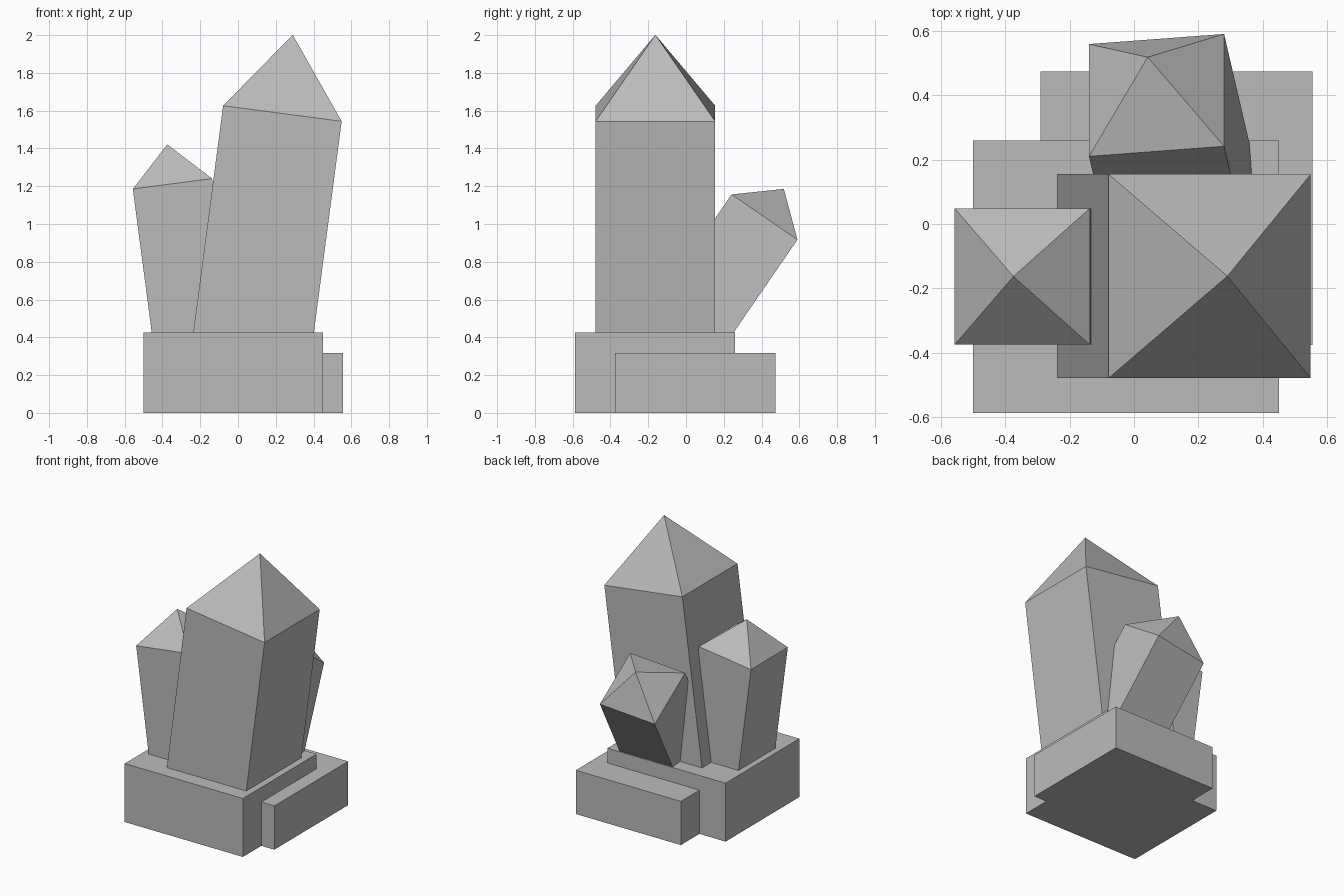
import bpy
import bmesh
from math import radians
from mathutils import Matrix, Vector

cube = bpy.data.objects.get("Cube")
if cube:
    bpy.data.objects.remove(cube, do_unlink=True)

# Single stone colour
stone = bpy.data.materials.new("grey_stone")
stone.use_nodes = True
grey = (0.5, 0.5, 0.5, 1)
stone.diffuse_color = grey
stone.node_tree.nodes["Principled BSDF"].inputs["Base Color"].default_value = grey


def add_object(name, bm):
    bmesh.ops.recalc_face_normals(bm, faces=bm.faces)
    mesh = bpy.data.meshes.new(name)
    bm.to_mesh(mesh)
    bm.free()
    mesh.materials.append(stone)
    obj = bpy.data.objects.new(name, mesh)
    bpy.context.collection.objects.link(obj)
    return obj


def slab(name, low, high):
    """Box between two opposite corners."""
    low, high = Vector(low), Vector(high)
    bm = bmesh.new()
    bmesh.ops.create_cube(bm, size=1)
    bmesh.ops.scale(bm, vec=high - low, verts=bm.verts)
    bmesh.ops.translate(bm, vec=(low + high) / 2, verts=bm.verts)
    return add_object(name, bm)


def crystal(name, shoulder, width, length, tip, lean_x, lean_y):
    """Square prism with a pyramid tip; shoulder is the centre of the pyramid's base."""
    bm = bmesh.new()
    bmesh.ops.create_cube(bm, size=1)
    bmesh.ops.scale(bm, vec=(width, width, length), verts=bm.verts)
    bmesh.ops.translate(bm, vec=(0, 0, -length / 2), verts=bm.verts)
    top = max(bm.faces, key=lambda f: f.calc_center_median().z)
    apex = bmesh.ops.poke(bm, faces=[top])["verts"][0]
    apex.co.z += tip
    obj = add_object(name, bm)
    obj.matrix_world = (Matrix.Translation(shoulder)
                        @ Matrix.Rotation(radians(lean_x), 4, 'X')
                        @ Matrix.Rotation(radians(lean_y), 4, 'Y'))
    return obj


# Two overlapping base blocks
slab("tall_base_block", (-0.5, -0.587, 0), (0.45, 0.26, 0.425))
slab("low_base_block", (-0.29, -0.375, 0), (0.555, 0.473, 0.318))

# Three leaning crystals rooted in the base
crystal("large_crystal", (0.235, -0.162, 1.585), 0.633, 1.3, 0.42, 0, 7.5)
crystal("small_side_crystal", (-0.347, -0.163, 1.213), 0.423, 0.95, 0.21, 0, -7.5)
crystal("small_back_crystal", (0.07, 0.4, 1.014), 0.423, 0.95, 0.21, -34.5, -7.5)
